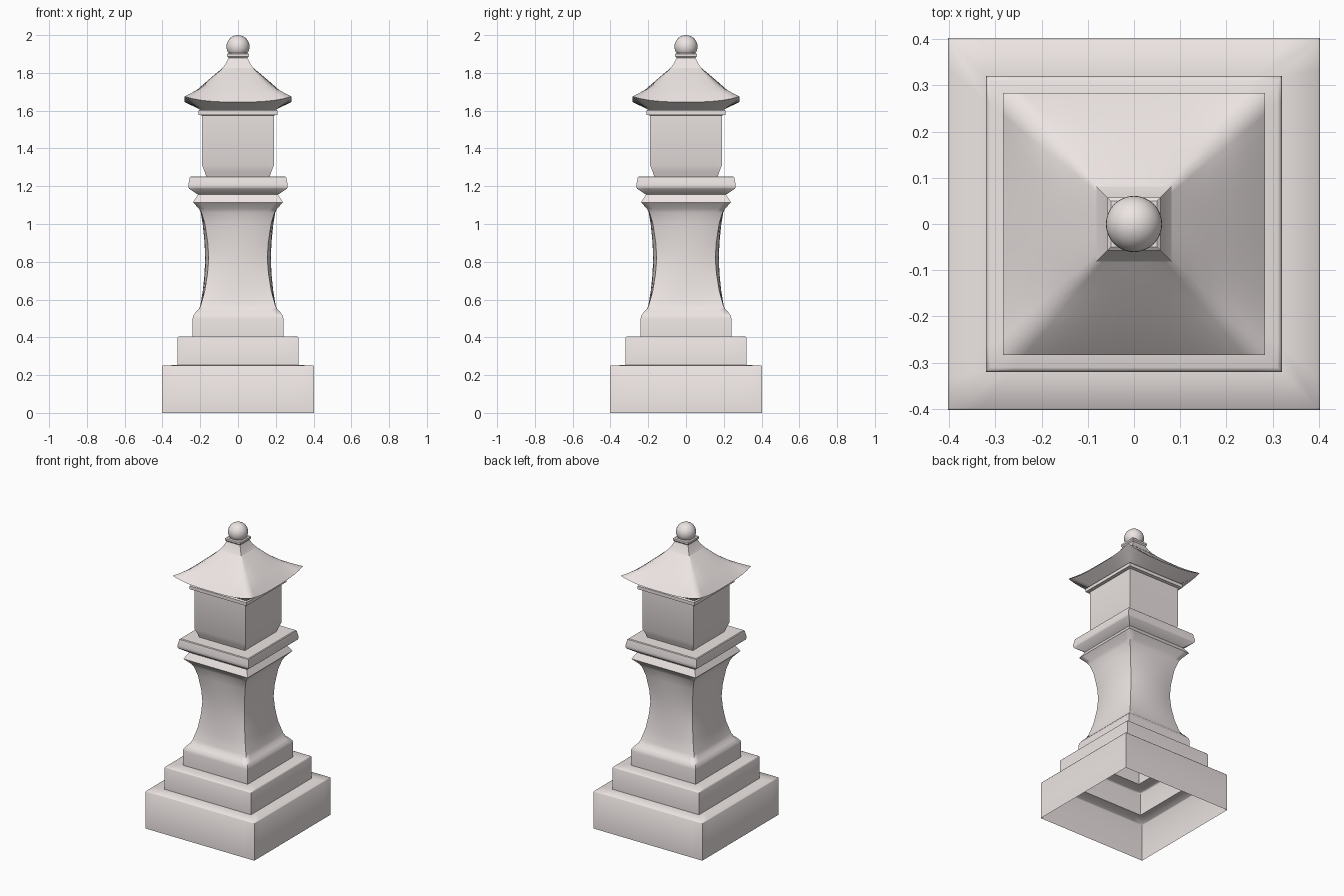
import bpy, bmesh, math

if "Cube" in bpy.data.objects:
    bpy.data.objects.remove(bpy.data.objects["Cube"])

N = 12  # segments along each side of the square section

# Pale warm stone
stone = bpy.data.materials.new("pale_stone")
stone.diffuse_color = (.84, .78, .77, 1)
stone.use_nodes = True
stone.node_tree.nodes["Principled BSDF"].inputs["Base Color"].default_value = stone.diffuse_color


def square_ring(bm, p, lift):
    """p = (r, z) or (mid_r, mid_z, corner_r, corner_z): a square with bowed sides."""
    mr, mz, cr, cz = p if len(p) == 4 else (p[0], p[1], p[0], p[1])
    ring = []
    for side in range(4):
        c, s = math.cos(side * math.pi / 2), math.sin(side * math.pi / 2)
        for i in range(N):
            t = -1 + 2 * i / N
            x, y = t * cr, -(mr + (cr - mr) * t * t)
            z = mz + (cz - mz) * abs(t) ** lift
            ring.append(bm.verts.new((x * c - y * s, x * s + y * c, z)))
    return ring


def finish(ob, angle):
    ob.data.materials.append(stone)
    bpy.ops.object.select_all(action='DESELECT')
    ob.select_set(True)
    bpy.context.view_layer.objects.active = ob
    bpy.ops.object.shade_smooth_by_angle(angle=math.radians(angle))


def square_lathe(name, profile, cap=False, angle=35, lift=2):
    bm = bmesh.new()
    rings = [square_ring(bm, p, lift) for p in profile]
    n = 4 * N
    for a, b in zip(rings, rings[1:]):
        for i in range(n):
            j = (i + 1) % n
            bm.faces.new((a[i], a[j], b[j], b[i]))
    if cap:
        bm.faces.new(rings[-1])
    me = bpy.data.meshes.new(name)
    bm.to_mesh(me)
    bm.free()
    ob = bpy.data.objects.new(name, me)
    bpy.context.collection.objects.link(ob)
    finish(ob, angle)


# Stepped hollow base, open underneath
square_lathe("lower_step", [(.403, 0), (.403, .246), (.399, .251), (.32, .253)], angle=50)
square_lathe("upper_step", [(.32, .253), (.32, .396), (.317, .402), (.311, .405), (.24, .405)], angle=50)

# Waisted pillar with bowed faces
square_lathe("pillar", [
    (.24, .405), (.24, .50), (.236, .517), (.222, .535), (.207, .55),
    (.199, .57, .197, .57), (.186, .65, .175, .65), (.177, .74, .161, .74),
    (.174, .82, .155, .82), (.177, .90, .160, .90), (.187, 1.0, .175, 1.0),
    (.197, 1.06, .193, 1.06), (.206, 1.08), (.238, 1.115), (.212, 1.155)], angle=65)

# Slab under the lantern box
square_lathe("slab", [(.212, 1.155), (.259, 1.187), (.263, 1.195), (.263, 1.21),
                      (.255, 1.248), (.25, 1.252), (.168, 1.252)])

# Lantern box and its cornice
square_lathe("lantern_box", [(.168, 1.252), (.176, 1.275), (.19, 1.312), (.19, 1.575)])
square_lathe("cornice", [(.19, 1.575), (.21, 1.578), (.21, 1.6), (.202, 1.607)])

# Curved roof with upturned corners
square_lathe("roof", [
    (.202, 1.607), (.284, 1.646, .284, 1.675), (.245, 1.685, .245, 1.694),
    (.2, 1.725, .2, 1.717), (.16, 1.76, .16, 1.745), (.12, 1.794, .12, 1.784),
    (.08, 1.827)], angle=75, lift=3)

# Neck and ball finial
square_lathe("finial_neck", [(.081, 1.827), (.064, 1.85), (.05, 1.88), (.057, 1.888),
                             (.057, 1.9), (.05, 1.905)], cap=True)
bpy.ops.mesh.primitive_uv_sphere_add(segments=32, ring_count=16, radius=.061, location=(0, 0, 1.939))
ball = bpy.context.object
ball.name = "finial_ball"
finish(ball, 60)
